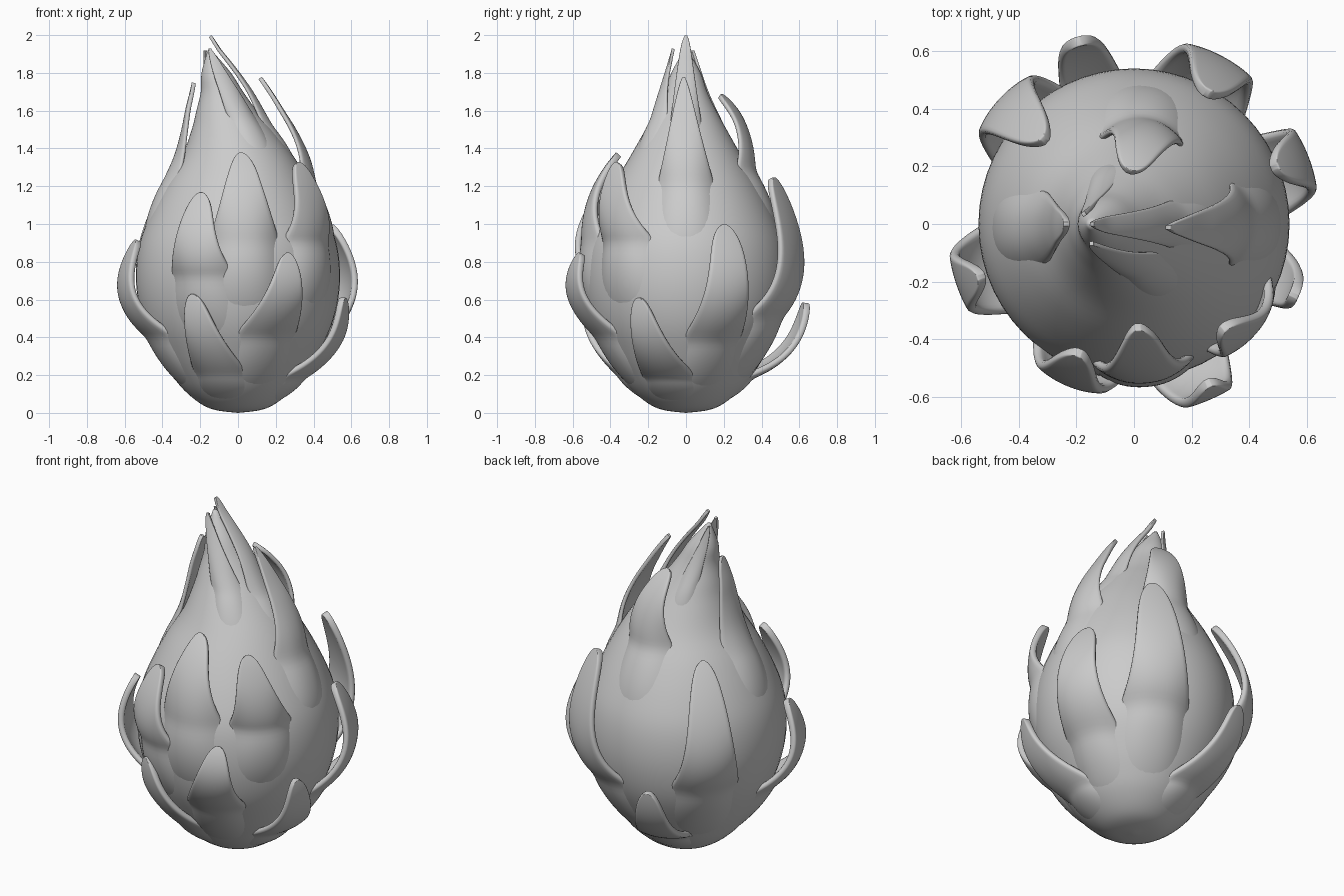
import bpy, bmesh
from math import sin, cos, pi, radians, sqrt

if "Cube" in bpy.data.objects:
    bpy.data.objects.remove(bpy.data.objects["Cube"])

# Body profile: (height, radius, sideways shift of the leaning axis)
PROFILE = [(0, 0, 0), (.015, .12, 0), (.05, .2, 0), (.12, .285, 0), (.2, .35, 0),
           (.3, .415, 0), (.45, .49, 0), (.6, .53, 0), (.75, .54, 0), (.9, .52, 0),
           (1.05, .465, 0), (1.2, .39, 0), (1.35, .3, 0), (1.5, .215, -.03),
           (1.6, .16, -.06), (1.7, .112, -.085), (1.8, .078, -.115), (1.92, .01, -.15)]


def smooth_profile(pts, n=4):
    out = []
    ext = [pts[0]] + pts + [pts[-1]]
    for i in range(1, len(ext) - 2):
        a, b, c, d = ext[i - 1:i + 3]
        for k in range(n):
            t = k / n
            out.append(tuple(.5 * (2 * q + (s - p) * t + (2 * p - 5 * q + 4 * s - w) * t * t
                                   + (3 * q - p - 3 * s + w) * t ** 3)
                             for p, q, s, w in zip(a, b, c, d)))
    return out + [pts[-1]]


BODY = smooth_profile(PROFILE)


def body_at(z):
    """Radius and axis shift at a height."""
    for a, b in zip(BODY, BODY[1:]):
        if z <= b[0]:
            f = max(0, (z - a[0]) / (b[0] - a[0]))
            return a[1] + f * (b[1] - a[1]), a[2] + f * (b[2] - a[2])
    return .0, -.15


def grid_object(name, rows, closed=False):
    bm = bmesh.new()
    vs = [[bm.verts.new(p) for p in row] for row in rows]
    n = len(rows[0])
    for lo, hi in zip(vs, vs[1:]):
        for j in range(n if closed else n - 1):
            k = (j + 1) % n
            bm.faces.new((lo[j], lo[k], hi[k], hi[j]))
    if closed:
        bm.faces.new(vs[-1])
        bmesh.ops.remove_doubles(bm, verts=bm.verts, dist=1e-5)
    for f in bm.faces:
        f.smooth = True
    me = bpy.data.meshes.new(name)
    bm.to_mesh(me)
    bm.free()
    ob = bpy.data.objects.new(name, me)
    bpy.context.collection.objects.link(ob)
    return ob


# Fruit body
grid_object("fruit_body", [[(c + r * cos(2 * pi * i / 56), r * sin(2 * pi * i / 56), z)
                            for i in range(56)] for z, r, c in BODY], closed=True)


def leaf(name, az0, az1, width, zb, mid, tip, taper=.75, thick=.035):
    """Scale growing out of the body at height zb, through mid to tip (radius, height)."""
    lift = .18 * width
    base = (body_at(zb)[0] + lift, zb)
    steps, across, roots = 16, 10, 7
    depth = min(width * 2.1, zb * .8)
    rows = []
    for i in range(-roots, steps + 1):
        if i < 0:                                  # long root fading into the body
            t = i / roots
            z = zb + t * depth
            r = body_at(z)[0] + lift * (1 - 1.5 * t * t)
            w = width * (1 - .35 * t)
        else:
            t = sin(i / steps * pi / 2)
            l0, l1, l2 = 2 * (t - .5) * (t - 1), 4 * t * (1 - t), 2 * t * (t - .5)
            r, z = (l0 * base[k] + l1 * mid[k] + l2 * tip[k] for k in (0, 1))
            w = max(.008, width * (1.03 - taper + taper * (1 - t) ** 1.25) * sqrt(1 - t ** 9))
        tt = max(t, 0)
        az = radians(az0 + (az1 - az0) * tt)
        c = body_at(z)[1] if z < 1.92 else -.15
        bend = max(r, .1)
        row = []
        for j in range(across + 1):
            u = j / across * 2 - 1
            a = u * w / bend
            sink = 1.9 * lift * abs(u) ** 2.5 * max(0, 1 - 1.4 * tt) ** 2
            d = r - bend + bend * cos(a) - sink
            s = bend * sin(a)
            row.append((c + d * cos(az) - s * sin(az), d * sin(az) + s * cos(az), z))
        rows.append(row)
    ob = grid_object(name, rows)
    m = ob.modifiers.new("thickness", 'SOLIDIFY')
    m.thickness, m.offset = thick, -1
    sub = ob.modifiers.new("smooth", 'SUBSURF')
    sub.levels = sub.render_levels = 1


# Lower scales
leaf("low_front_scale", -107, -115, .16, .2, (.535, .4), (.575, .63), .65)
leaf("low_right_scale", -17, -24, .16, .18, (.56, .36), (.625, .61), .65)
leaf("low_back_scale", 107, 107, .15, .18, (.58, .33), (.68, .58), .55)

# Middle scales
leaf("mid_front_right_scale", -70, -65, .18, .4, (.655, .62), (.625, .85), .7)
leaf("mid_left_scale", -162, -161, .19, .4, (.65, .63), (.575, .92), .65)
leaf("mid_right_scale", 19, 22, .17, .38, (.65, .66), (.54, 1.0), .5)
leaf("mid_back_right_scale", 64, 61, .2, .5, (.66, .8), (.535, 1.25), .55)
leaf("mid_back_left_scale", 137, 137, .2, .53, (.635, .85), (.44, 1.27), .6)
leaf("mid_front_left_scale", -112, -113, .19, .72, (.605, .92), (.5, 1.17), .65)
leaf("mid_front_scale", -86, -87, .2, .9, (.515, 1.15), (.37, 1.38), .72)
leaf("mid_front_side_scale", -40, -49, .19, .9, (.565, 1.1), (.49, 1.33), .7)

# Upper scales
leaf("upper_right_scale", 0, -3, .16, 1.2, (.34, 1.5), (.235, 1.78), .85, .022)
leaf("upper_left_scale", 182, 180, .145, 1.23, (.27, 1.5), (.145, 1.75), .75, .022)
leaf("upper_back_scale", 86, 70, .16, 1.28, (.325, 1.52), (.2, 1.69), .65, .025)

# Scales around the tip
leaf("tip_right_scale", 0, -3, .09, 1.52, (.135, 1.78), (.01, 2.0), .75, .018)
leaf("tip_front_scale", -62, -88, .09, 1.55, (.13, 1.75), (.075, 1.93), .8, .016)
leaf("tip_back_scale", 110, 125, .06, 1.6, (.1, 1.76), (.05, 1.92), .75, .016)
